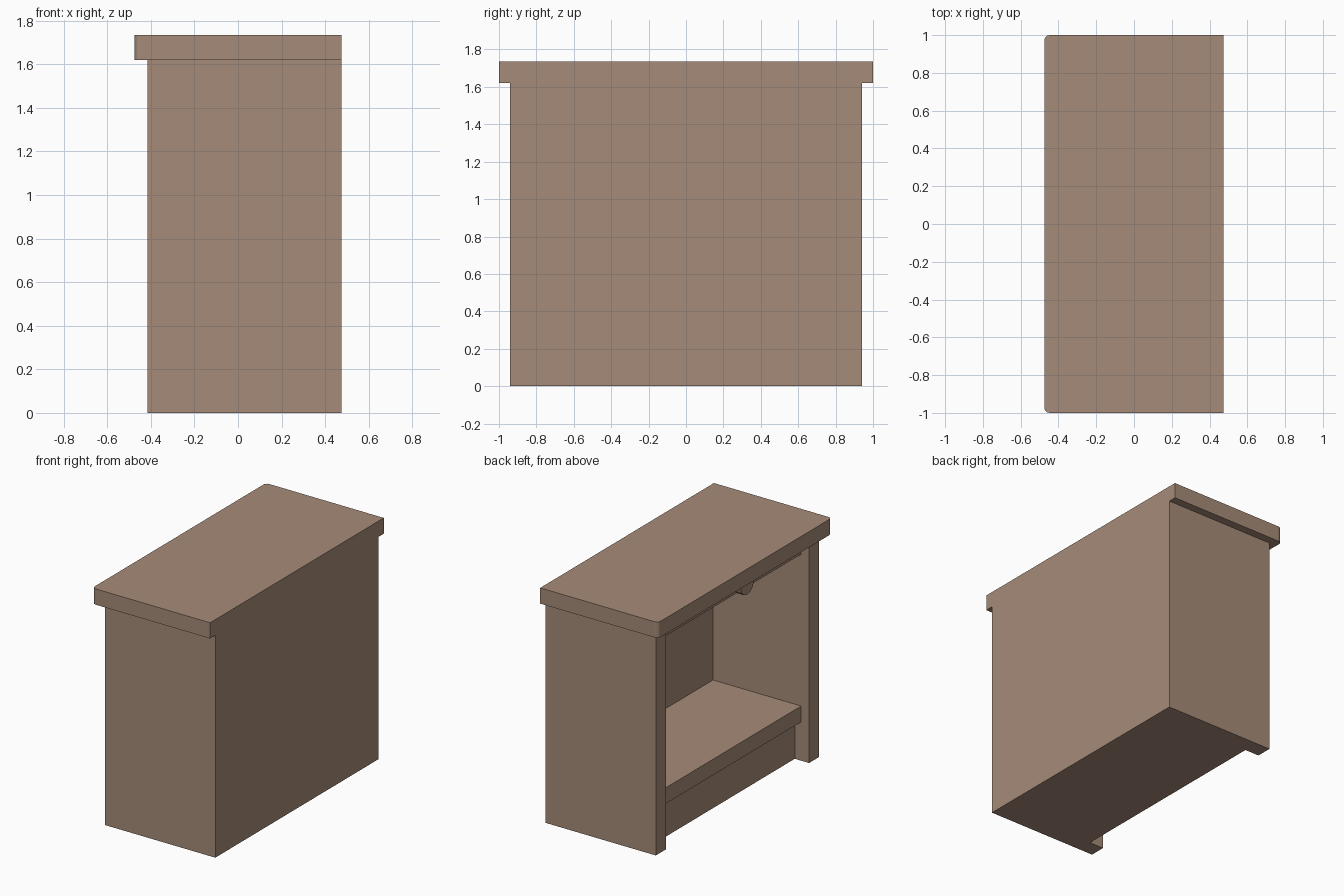
import bpy
import bmesh
from math import pi
from mathutils import Matrix

default = bpy.data.objects.get("Cube")
if default:
    bpy.data.objects.remove(default, do_unlink=True)

# Overall dimensions
HALF_X, HALF_Y = 0.475, 1.0
BODY_FRONT, BODY_Y = -0.415, 0.94
BODY_TOP, TOP = 1.62, 1.735
BOARD = 0.116
INNER_Y = BODY_Y - BOARD
INNER_BACK = HALF_X - BOARD
SHELF_FRONT, SHELF_TOP = -0.351, 0.398
KICK_X = -0.30

# Single wood colour
wood = bpy.data.materials.new("brown_wood")
wood.use_nodes = True
WOOD = (0.38, 0.26, 0.19, 1)
wood.diffuse_color = WOOD
wood.node_tree.nodes["Principled BSDF"].inputs["Base Color"].default_value = WOOD


def finish(name, bm):
    bmesh.ops.recalc_face_normals(bm, faces=bm.faces)
    mesh = bpy.data.meshes.new(name)
    bm.to_mesh(mesh)
    bm.free()
    mesh.materials.append(wood)
    obj = bpy.data.objects.new(name, mesh)
    bpy.context.collection.objects.link(obj)
    return obj


def prism(name, profile, half_y):
    """Extrude an x-z profile symmetrically along y."""
    bm = bmesh.new()
    face = bm.faces.new([bm.verts.new((x, -half_y, z)) for x, z in profile])
    out = bmesh.ops.extrude_face_region(bm, geom=[face])
    verts = [v for v in out["geom"] if isinstance(v, bmesh.types.BMVert)]
    bmesh.ops.translate(bm, verts=verts, vec=(0, 2 * half_y, 0))
    return finish(name, bm)


def board(name, x0, x1, half_y, z0, z1):
    return prism(name, [(x0, z0), (x1, z0), (x1, z1), (x0, z1)], half_y)


# Carcass: one block hollowed into the open niche and toe recess
carcass = board("carcass", BODY_FRONT, HALF_X, BODY_Y, 0, BODY_TOP)
step = SHELF_TOP - BOARD
cutter = prism("niche_cutter", [
    (-0.6, -0.1), (KICK_X, -0.1), (KICK_X, step),
    (INNER_BACK, step), (INNER_BACK, 1.8), (-0.6, 1.8)], INNER_Y)
cutter.hide_render = True
cut = carcass.modifiers.new("niche", "BOOLEAN")
cut.operation = "DIFFERENCE"
cut.solver = "EXACT"
cut.object = cutter
bpy.context.view_layer.objects.active = carcass
bpy.ops.object.modifier_apply(modifier=cut.name)
bpy.data.objects.remove(cutter, do_unlink=True)

# Shelf and upper panel share the same setback
for name, top in (("shelf", SHELF_TOP), ("upper_panel", BODY_TOP)):
    board(name, SHELF_FRONT, INNER_BACK, INNER_Y, top - BOARD, top)

# Worktop with rounded corners on the open side
worktop = board("worktop", -HALF_X, HALF_X, HALF_Y, BODY_TOP, TOP)
bm = bmesh.new()
bm.from_mesh(worktop.data)
corners = [e for e in bm.edges if all(v.co.x < 0 for v in e.verts)
           and abs(e.verts[0].co.z - e.verts[1].co.z) > 0.1]
bmesh.ops.bevel(bm, geom=corners, offset=0.028, segments=3,
                profile=0.5, affect="EDGES")
bm.to_mesh(worktop.data)
bm.free()

# Small round pull on the upper panel
bm = bmesh.new()
bmesh.ops.create_cone(bm, cap_ends=True, segments=12, radius1=0.075,
                      radius2=0.075, depth=0.06,
                      matrix=Matrix.Translation((-0.38, -0.12, 1.57))
                      @ Matrix.Rotation(pi / 2, 4, "Y"))
finish("round_pull", bm)
